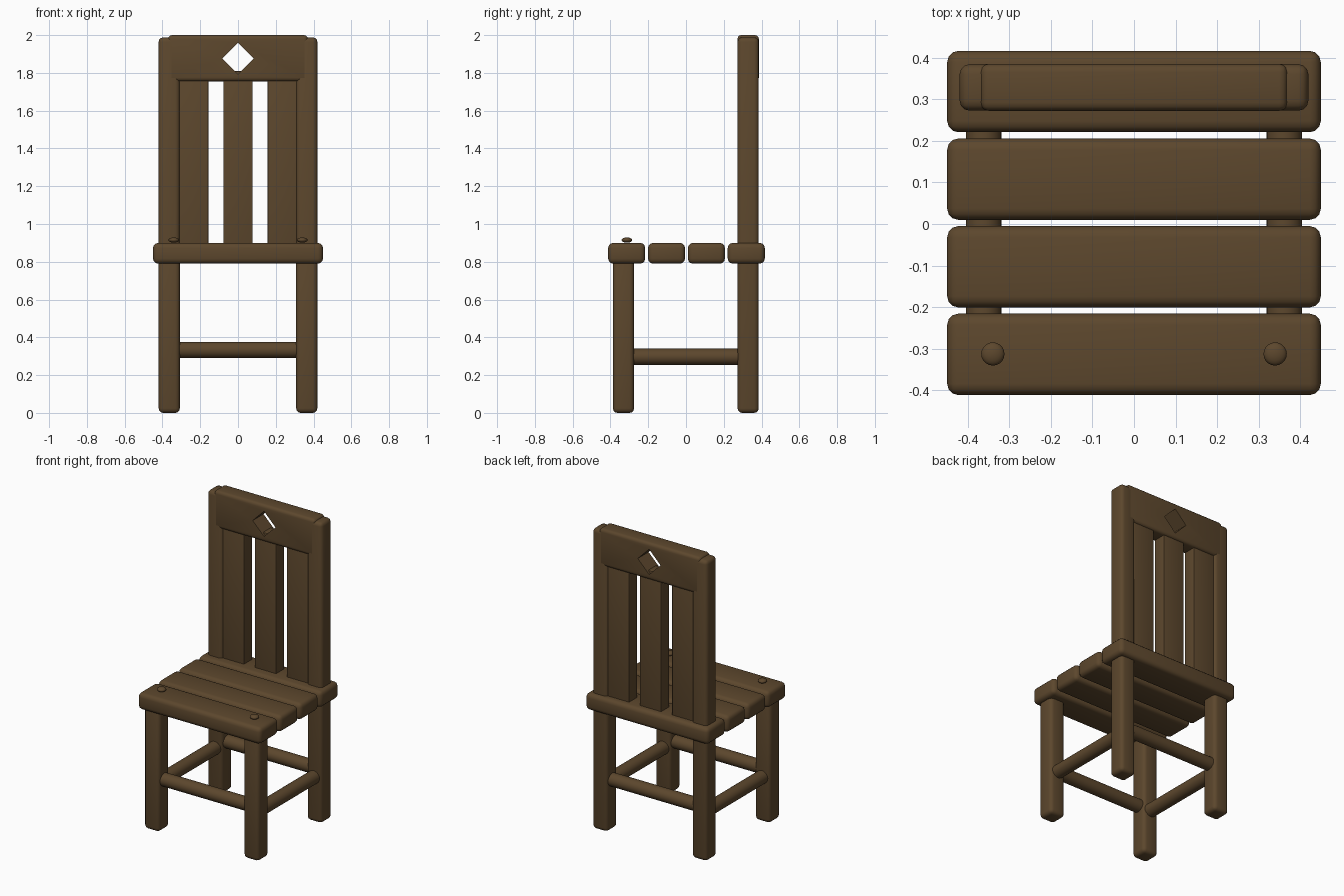
import bpy, bmesh, math
from mathutils import Matrix, Vector

if "Cube" in bpy.data.objects:
    bpy.data.objects.remove(bpy.data.objects["Cube"])

wood = bpy.data.materials.new("dark_brown_wood")
wood.diffuse_color = (0.108, 0.063, 0.026, 1)
wood.use_nodes = True
wood.node_tree.nodes["Principled BSDF"].inputs["Base Color"].default_value = wood.diffuse_color


def finish(name, bm, angle=40):
    mesh = bpy.data.meshes.new(name)
    bm.to_mesh(mesh)
    bm.free()
    mesh.materials.append(wood)
    ob = bpy.data.objects.new(name, mesh)
    bpy.context.collection.objects.link(ob)
    bpy.ops.object.select_all(action='DESELECT')
    bpy.context.view_layer.objects.active = ob
    ob.select_set(True)
    bpy.ops.object.shade_smooth_by_angle(angle=math.radians(angle))
    return ob


def box(name, x, y, z, bevel=0.0):
    """Rounded box from (min, max) ranges."""
    bm = bmesh.new()
    bmesh.ops.create_cube(bm, size=1)
    for v in bm.verts:
        v.co = Vector([(r[0] + r[1]) / 2 + c * (r[1] - r[0])
                       for r, c in zip((x, y, z), v.co)])
    if bevel:
        bmesh.ops.bevel(bm, geom=bm.edges[:], offset=bevel, segments=3,
                        profile=0.5, affect='EDGES')
    return finish(name, bm)


def rod(name, centre, length, axis):
    """Round stretcher along x or y."""
    bm = bmesh.new()
    turn = Matrix.Rotation(math.pi / 2, 4, 'Y' if axis == 'x' else 'X')
    bmesh.ops.create_cone(bm, cap_ends=True, segments=24, radius1=0.043,
                          radius2=0.043, depth=length,
                          matrix=Matrix.Translation(centre) @ turn)
    return finish(name, bm)


for s, side in ((-1, "left"), (1, "right")):
    x = sorted((s * 0.308, s * 0.42))
    # legs, the back pair rising into posts
    box(f"front_leg_{side}", x, (-0.387, -0.275), (0, 0.83), 0.024)
    box(f"back_post_{side}", x, (0.273, 0.385), (0, 1.988), 0.024)
    # side stretchers
    rod(f"side_stretcher_{side}", (s * 0.362, 0, 0.297), 0.62, 'y')
    # peg caps on the front plank
    bm = bmesh.new()
    bmesh.ops.create_uvsphere(bm, u_segments=20, v_segments=10, radius=1)
    bmesh.ops.transform(bm, verts=bm.verts, matrix=Matrix.Translation(
        (s * 0.34, -0.313, 0.915)) @ Matrix.Diagonal((0.028, 0.028, 0.014, 1)))
    finish(f"peg_cap_{side}", bm)

# front and back stretchers
for name, y in (("front_stretcher", -0.33), ("back_stretcher", 0.33)):
    rod(name, (0, y, 0.333), 0.68, 'x')

# seat planks
for i in range(4):
    y = -0.314 + i * 0.211
    box(f"seat_plank_{i + 1}", (-0.45, 0.45), (y - 0.098, y + 0.098),
        (0.79, 0.9), 0.027)

# back slats
for i, x in enumerate((-0.235, 0, 0.235)):
    box(f"back_slat_{i + 1}", (x - 0.078, x + 0.078), (0.287, 0.371),
        (0.84, 1.81), 0.004)

# top rail with a diamond cut-out
rail = box("top_rail", (-0.37, 0.37), (0.2725, 0.3855), (1.755, 2.0), 0.02)
bm = bmesh.new()
bmesh.ops.create_cube(bm, size=0.118, matrix=Matrix.Translation((0, 0.33, 1.876))
                      @ Matrix.Rotation(math.pi / 4, 4, 'Y')
                      @ Matrix.Diagonal((1, 4, 1, 1)))
cutter = finish("diamond_cutter", bm)
cutter.hide_render = True
cut = rail.modifiers.new("diamond", 'BOOLEAN')
cut.operation = 'DIFFERENCE'
cut.solver = 'EXACT'
cut.object = cutter
bpy.ops.object.select_all(action='DESELECT')
bpy.context.view_layer.objects.active = rail
rail.select_set(True)
bpy.ops.object.modifier_apply(modifier=cut.name)
bpy.data.objects.remove(cutter)
bpy.ops.object.shade_smooth_by_angle(angle=math.radians(40))
